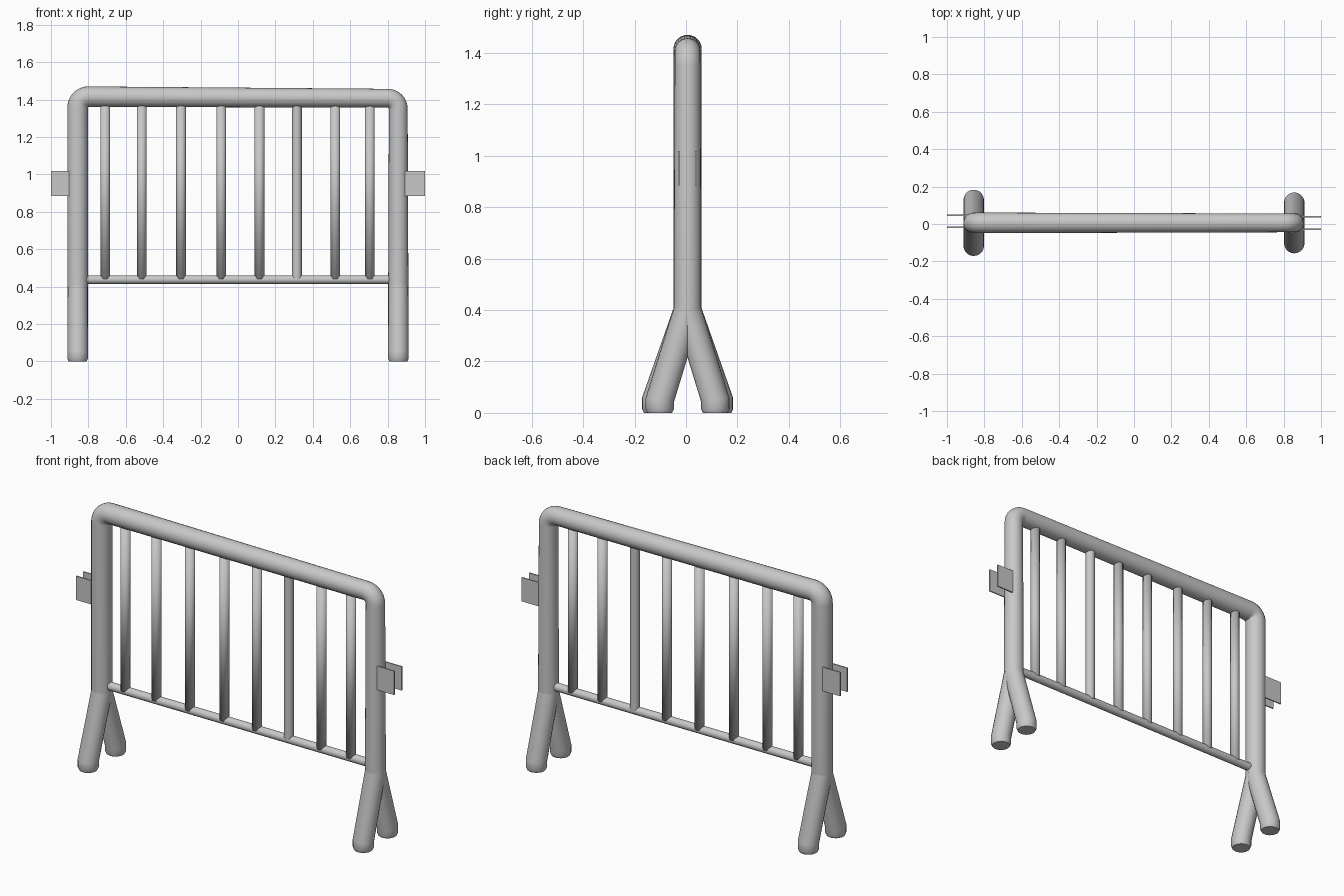
import bpy, bmesh
from math import cos, sin, pi, radians
from mathutils import Vector

cube = bpy.data.objects.get("Cube")
if cube:
    bpy.data.objects.remove(cube, do_unlink=True)

steel = bpy.data.materials.new("galvanised grey")
steel.use_nodes = True
GREY = (0.58, 0.58, 0.58, 1)
steel.diffuse_color = GREY
steel.node_tree.nodes["Principled BSDF"].inputs["Base Color"].default_value = GREY


def finish(name, bm, soft=False):
    bmesh.ops.recalc_face_normals(bm, faces=bm.faces)
    mesh = bpy.data.meshes.new(name)
    bm.to_mesh(mesh)
    bm.free()
    mesh.materials.append(steel)
    ob = bpy.data.objects.new(name, mesh)
    bpy.context.collection.objects.link(ob)
    bpy.ops.object.select_all(action='DESELECT')
    ob.select_set(True)
    bpy.context.view_layer.objects.active = ob
    if soft:
        bpy.ops.object.shade_smooth()
    else:
        bpy.ops.object.shade_smooth_by_angle(angle=radians(50))
    return ob


def tube(name, path, radii, side, sides=20, soft=False):
    """Sweep a circle along a flat path with mitred joints; side is the plane normal."""
    bm = bmesh.new()
    pts = [Vector(p) for p in path]
    side = Vector(side)
    rings = []
    for i, p in enumerate(pts):
        a = (p - pts[i - 1]).normalized() if i else (pts[1] - p).normalized()
        b = (pts[i + 1] - p).normalized() if i < len(pts) - 1 else a
        along = (a + b).normalized()
        across = along.cross(side) / along.dot(a)
        rings.append([bm.verts.new(p + radii[i] * (across * cos(t) + side * sin(t)))
                      for t in (2 * pi * k / sides for k in range(sides))])
    for r, s in zip(rings, rings[1:]):
        for k in range(sides):
            n = (k + 1) % sides
            bm.faces.new((r[k], r[n], s[n], s[k]))
    bm.faces.new(rings[0])
    bm.faces.new(rings[-1])
    return finish(name, bm, soft)


# Bent outer frame: posts, rounded corners and slightly tapering top rail
BEND = 0.057
Y = 0.006
path, radii = [(-0.857, Y, 0.40)], [0.055]
for k in range(9):
    t = pi - k * pi / 16
    path.append((-0.80 + BEND * cos(t), Y, 1.358 + BEND * sin(t)))
    radii.append(0.055)
for k in range(9):
    t = pi / 2 - k * pi / 16
    path.append((0.80 + BEND * cos(t), Y, 1.35 + BEND * sin(t)))
    radii.append(0.05)
path.append((0.857, Y, 0.40))
radii.append(0.054)
tube("outer_frame", path, radii, (0, 1, 0), 24)

# Splayed feet, two under each post
for post, x, spread in (("right", -0.857, 0.122), ("left", 0.857, 0.108)):
    for end, s in (("front", -1), ("back", 1)):
        foot = Y + s * spread
        tube(f"{post}_{end}_foot",
             [(x, Y, 0.42), (x, Y, 0.40), (x, foot, 0.05), (x, foot, 0.015), (x, foot, 0)],
             [0.054, 0.054, 0.055, 0.055, 0.048], (1, 0, 0))

# Lower rail
tube("lower_rail", [(-0.82, Y, 0.437), (0.82, Y, 0.437)], [0.023] * 2, (0, 1, 0), 16)

# Upright bars
for i, x in enumerate((-0.71, -0.515, -0.305, -0.09, 0.115, 0.315, 0.52, 0.705)):
    tube(f"upright_bar_{i + 1}", [(x, Y, 0.44), (x, Y, 1.38)],
         [0.026] * 2, (0, 1, 0), 16, soft=(i != 5))

# Paired coupling plates on the outside of each post
for post, s, ys in (("right", -1, (-0.018, 0.046)), ("left", 1, (-0.028, 0.039))):
    for end, y in zip(("front", "back"), ys):
        bm = bmesh.new()
        bmesh.ops.create_cube(bm, size=1)
        bmesh.ops.scale(bm, vec=(0.13, 0.007, 0.135), verts=bm.verts)
        bmesh.ops.translate(bm, vec=(s * 0.935, y, 0.951), verts=bm.verts)
        finish(f"{post}_{end}_coupling_plate", bm)
